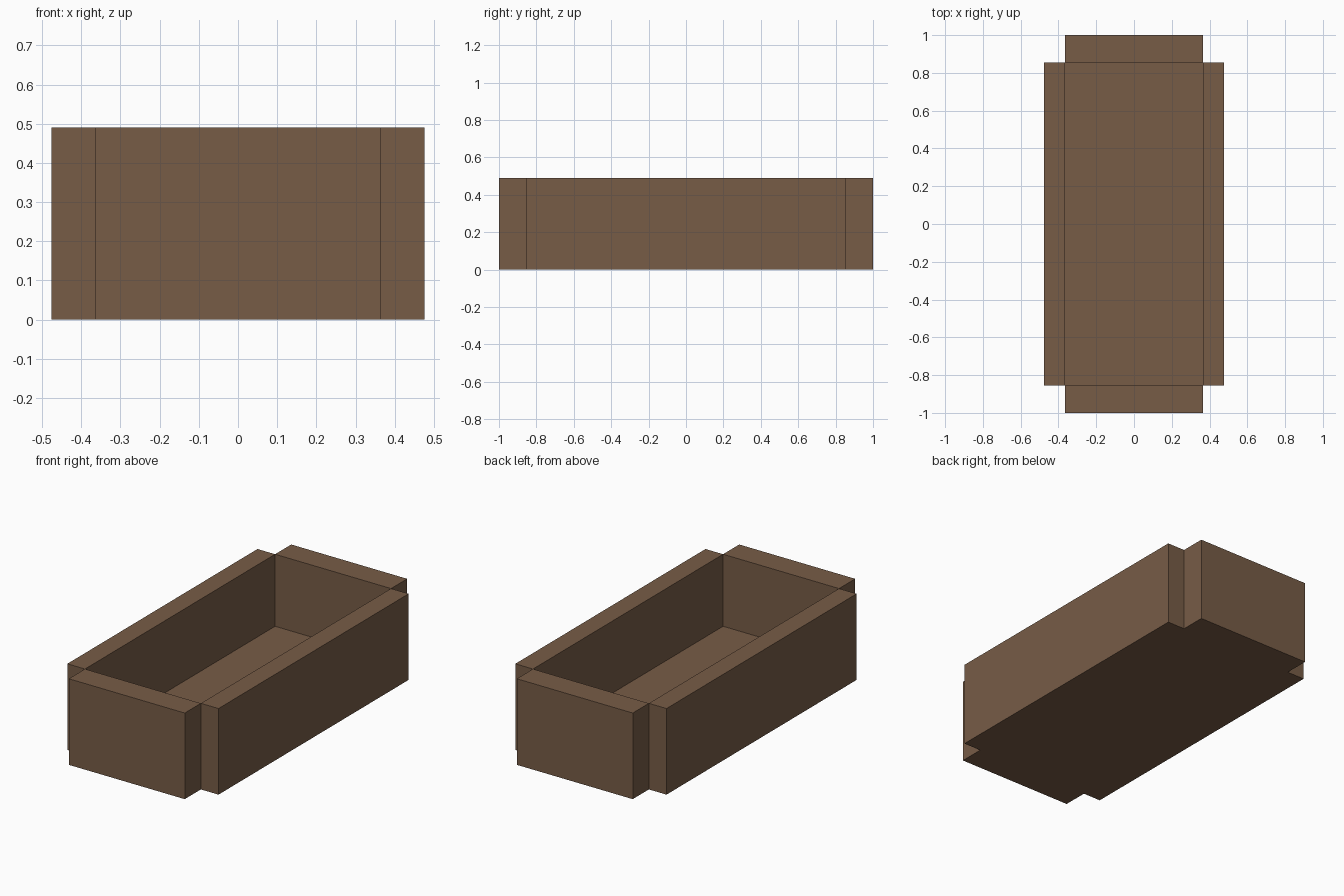
import bpy

if "Cube" in bpy.data.objects:
    bpy.data.objects.remove(bpy.data.objects["Cube"])

# Overall sizes
HEIGHT = 0.49
IN_X, OUT_X = 0.365, 0.476      # inner and outer faces of the long walls
IN_Y, OUT_Y = 0.855, 1.0        # inner and outer faces of the end walls
FLOOR = 0.08

wood = bpy.data.materials.new("brown_wood")
wood.diffuse_color = (0.185, 0.107, 0.062, 1)
wood.use_nodes = True
wood.node_tree.nodes["Principled BSDF"].inputs["Base Color"].default_value = wood.diffuse_color


def board(name, lo, hi):
    """Box between two corner points."""
    centre = [(a + b) / 2 for a, b in zip(lo, hi)]
    bpy.ops.mesh.primitive_cube_add(size=1, location=centre)
    ob = bpy.context.object
    ob.name = name
    ob.scale = [b - a for a, b in zip(lo, hi)]
    bpy.ops.object.transform_apply(location=False, rotation=False, scale=True)
    ob.data.materials.append(wood)
    return ob


# Floor panel between the walls
board("floor", (-IN_X, -IN_Y, 0), (IN_X, IN_Y, FLOOR))

# Long side walls
board("left_wall", (-OUT_X, -IN_Y, 0), (-IN_X, IN_Y, HEIGHT))
board("right_wall", (IN_X, -IN_Y, 0), (OUT_X, IN_Y, HEIGHT))

# Short end walls, leaving notched corners
board("front_wall", (-IN_X, -OUT_Y, 0), (IN_X, -IN_Y, HEIGHT))
board("back_wall", (-IN_X, IN_Y, 0), (IN_X, OUT_Y, HEIGHT))
